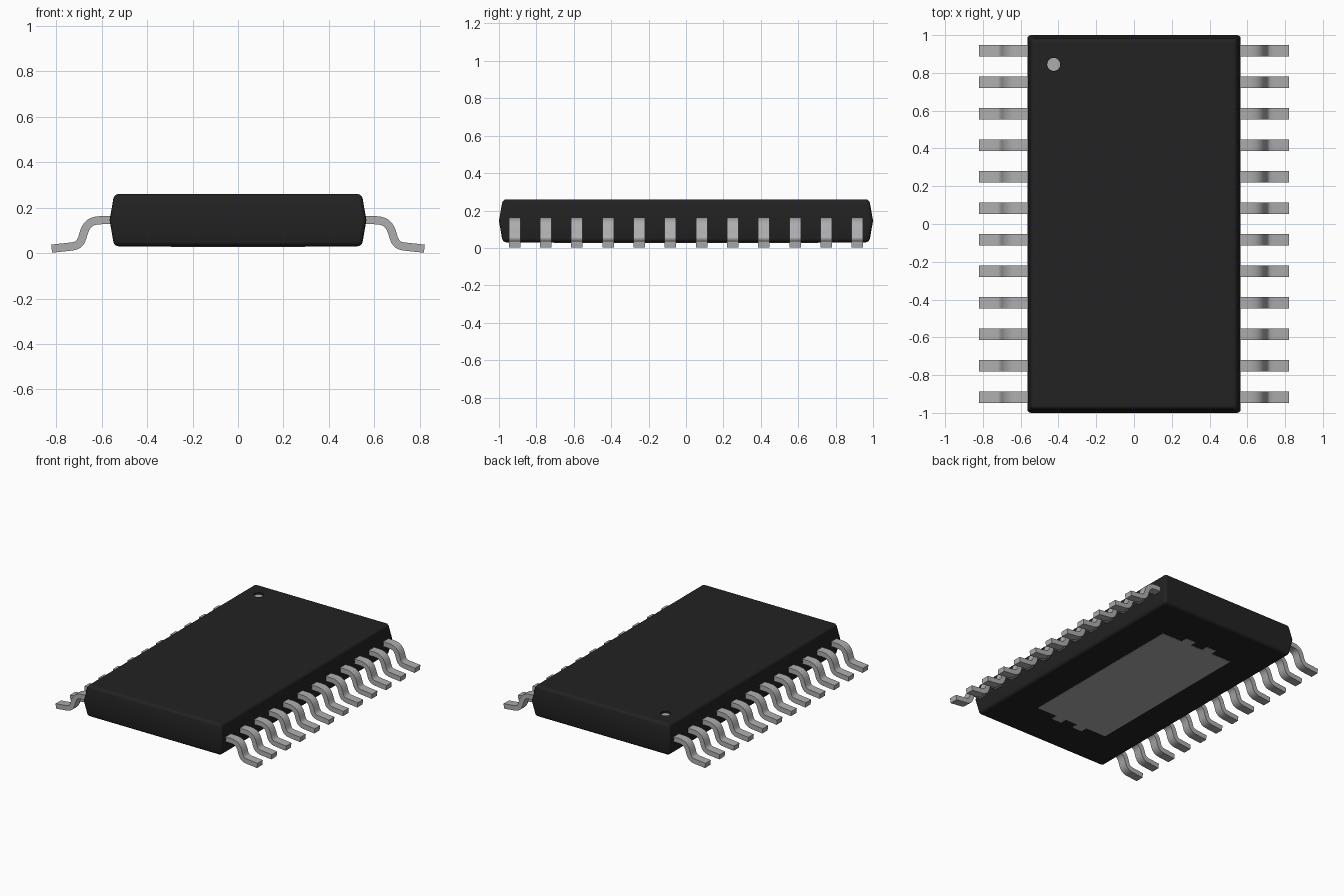
import bpy, bmesh, math
from mathutils import Vector
from mathutils.geometry import interpolate_bezier

if "Cube" in bpy.data.objects:
    bpy.data.objects.remove(bpy.data.objects["Cube"])


def material(name, rgb):
    m = bpy.data.materials.new(name)
    m.diffuse_color = (*rgb, 1)
    m.use_nodes = True
    m.node_tree.nodes["Principled BSDF"].inputs["Base Color"].default_value = m.diffuse_color
    return m


black = material("black_plastic", (0.016, 0.016, 0.016))
metal = material("tinned_metal", (0.42, 0.42, 0.43))


def add_object(name, bm, mat, smooth_angle=None):
    bmesh.ops.recalc_face_normals(bm, faces=bm.faces)
    me = bpy.data.meshes.new(name)
    bm.to_mesh(me)
    bm.free()
    me.materials.append(mat)
    ob = bpy.data.objects.new(name, me)
    bpy.context.collection.objects.link(ob)
    if smooth_angle:
        bpy.ops.object.select_all(action='DESELECT')
        ob.select_set(True)
        bpy.context.view_layer.objects.active = ob
        bpy.ops.object.shade_smooth_by_angle(angle=math.radians(smooth_angle))
    return ob


def prism(bm, points, offset):
    """Extrude a closed loop of 3D points by an offset."""
    face = bm.faces.new([bm.verts.new(p) for p in points])
    ext = bmesh.ops.extrude_face_region(bm, geom=[face])["geom"]
    bmesh.ops.translate(bm, vec=offset,
                        verts=[v for v in ext if isinstance(v, bmesh.types.BMVert)])


# Moulded body: three rectangles, widest at the parting line, edges rounded
bm = bmesh.new()
rings = []
for hx, hy, z in ((0.545, 0.98, 0.03), (0.565, 1.0, 0.145), (0.545, 0.98, 0.26)):
    rings.append([bm.verts.new((sx * hx, sy * hy, z))
                  for sx, sy in ((-1, -1), (1, -1), (1, 1), (-1, 1))])
for lo, hi in zip(rings, rings[1:]):
    for i in range(4):
        j = (i + 1) % 4
        bm.faces.new((lo[i], lo[j], hi[j], hi[i]))
bm.faces.new(rings[0][::-1])
bm.faces.new(rings[2])
edges = [e for e in bm.edges
         if not (abs(e.verts[0].co.z - 0.145) < 0.01 and abs(e.verts[1].co.z - 0.145) < 0.01)]
bmesh.ops.bevel(bm, geom=edges, offset=0.02, segments=4, profile=0.5, affect='EDGES')
body = add_object("body", bm, black, 35)

# Pin one recess with a light floor
DOT = Vector((-0.425, 0.845, 0.26))
DEPTH = 0.015


def disc(radius, z0, z1):
    b = bmesh.new()
    ring = [(DOT.x + radius * math.cos(a), DOT.y + radius * math.sin(a), z0)
            for a in (k * math.tau / 32 for k in range(32))]
    prism(b, ring, (0, 0, z1 - z0))
    return b


cutter = add_object("recess_cutter", disc(0.035, 0.26 - DEPTH, 0.3), black)
cutter.hide_render = True
cutter.hide_viewport = True
cut = body.modifiers.new("recess", 'BOOLEAN')
cut.operation = 'DIFFERENCE'
cut.solver = 'EXACT'
cut.object = cutter
body.modifiers.new("flat_shading", 'WEIGHTED_NORMAL').keep_sharp = True
add_object("pin_one_mark", disc(0.0345, 0.26 - DEPTH - 0.004, 0.26 - DEPTH + 0.001), metal)

# Gull-wing lead profile: an S-shaped centre line thickened to both sides
V = Vector
upper = interpolate_bezier(V((0.60, 0.145)), V((0.66, 0.145)), V((0.67, 0.115)), V((0.68, 0.085)), 8)
lower = interpolate_bezier(V((0.68, 0.085)), V((0.69, 0.045)), V((0.70, 0.031)), V((0.74, 0.028)), 8)
line = [V((0.54, 0.145))] + upper + lower[1:] + [V((0.82, 0.0195))]
top, bottom = [], []
for i, p in enumerate(line):
    t = (line[min(i + 1, len(line) - 1)] - line[max(i - 1, 0)]).normalized()
    n = V((-t.y, t.x)) * 0.018
    top.append(p + n)
    bottom.append(p - n)
profile = top + bottom[::-1]

# Twelve leads on each side
WIDTH = 0.062
for name, side in (("right", 1), ("left", -1)):
    for k in range(12):
        y = (5.5 - k) / 6
        bm = bmesh.new()
        prism(bm, [(side * p.x, y - WIDTH / 2, p.y) for p in profile], (0, WIDTH, 0))
        add_object(f"{name}_lead_{k + 1}", bm, metal, 40)

# Thermal pad underneath, with two tabs at each end
half = [(0.295, 0.655), (0.13, 0.655), (0.13, 0.705), (0.05, 0.705), (0.05, 0.655)]
end = half + [(-x, y) for x, y in half[::-1]]
outline = end + [(-x, -y) for x, y in end]
bm = bmesh.new()
prism(bm, [(x, y, 0.027) for x, y in outline], (0, 0, 0.006))
add_object("thermal_pad", bm, metal)
